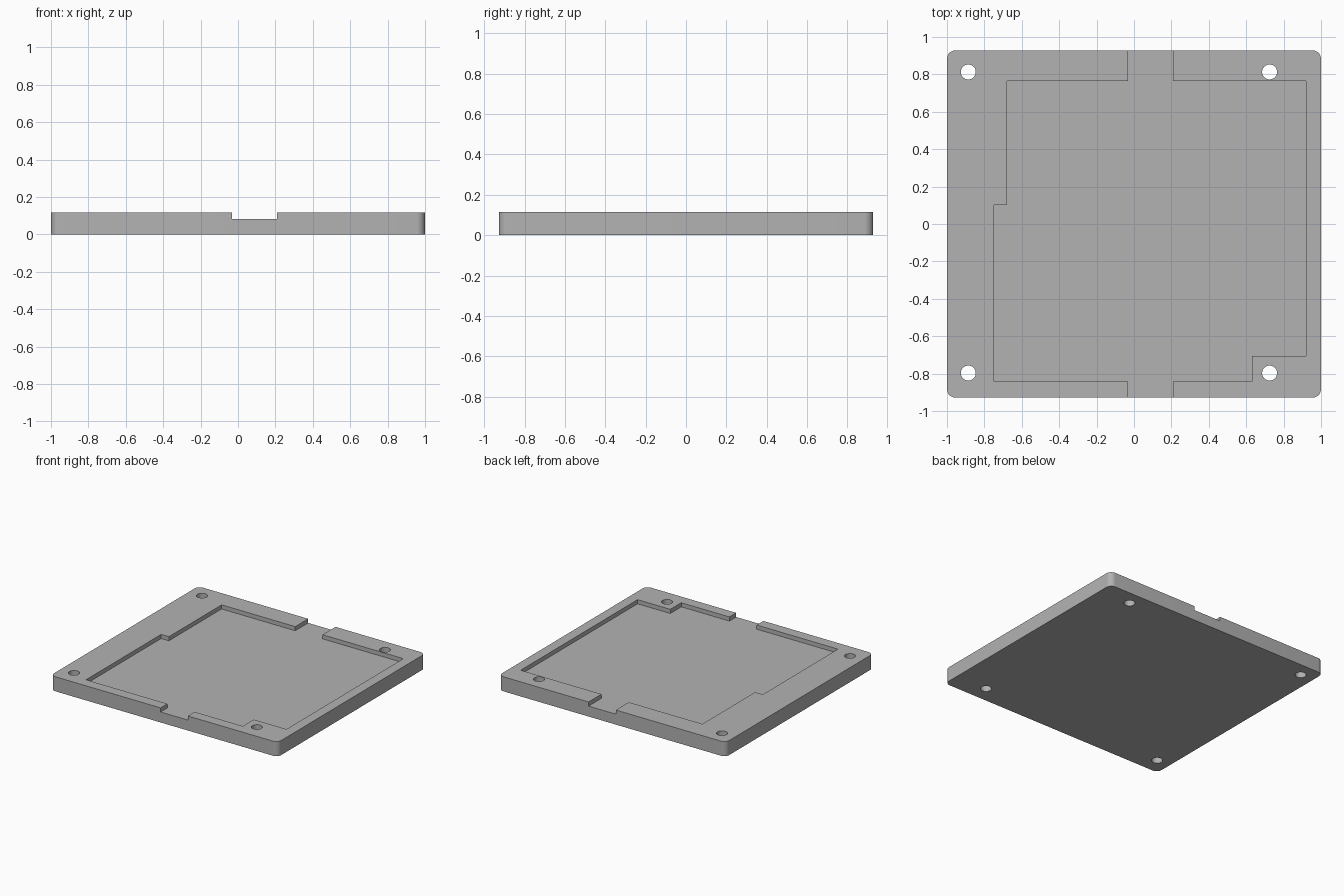
import bpy
import bmesh
from math import cos, sin, pi

if "Cube" in bpy.data.objects:
    bpy.data.objects.remove(bpy.data.objects["Cube"], do_unlink=True)

HALF_X, HALF_Y, HEIGHT, FLOOR = 1.0, 0.928, 0.116, 0.083
CORNER, HOLE = 0.045, 0.04

grey = bpy.data.materials.new("plain grey")
grey.use_nodes = True
colour = (0.45, 0.45, 0.45, 1)
grey.diffuse_color = colour
grey.node_tree.nodes["Principled BSDF"].inputs["Base Color"].default_value = colour


def arc(cx, cy, radius, start, sweep, steps):
    return [(cx + radius * cos(start + sweep * i / steps),
             cy + radius * sin(start + sweep * i / steps)) for i in range(steps + 1)]


def prism(name, outline, bottom, top):
    """Extrude a closed outline straight up."""
    bm = bmesh.new()
    face = bm.faces.new([bm.verts.new((x, y, bottom)) for x, y in outline])
    side = bmesh.ops.extrude_face_region(bm, geom=[face])
    moved = [v for v in side["geom"] if isinstance(v, bmesh.types.BMVert)]
    bmesh.ops.translate(bm, verts=moved, vec=(0, 0, top - bottom))
    bmesh.ops.recalc_face_normals(bm, faces=bm.faces)
    mesh = bpy.data.meshes.new(name)
    bm.to_mesh(mesh)
    bm.free()
    mesh.materials.append(grey)
    obj = bpy.data.objects.new(name, mesh)
    bpy.context.collection.objects.link(obj)
    return obj


def cut(target, cutter):
    mod = target.modifiers.new(cutter.name, "BOOLEAN")
    mod.operation, mod.solver, mod.object = "DIFFERENCE", "EXACT", cutter
    bpy.context.view_layer.objects.active = target
    bpy.ops.object.modifier_apply(modifier=mod.name)
    bpy.data.objects.remove(cutter, do_unlink=True)


# Plate with rounded corners
outline = []
for i, (sx, sy) in enumerate([(1, 1), (-1, 1), (-1, -1), (1, -1)]):
    outline += arc(sx * (HALF_X - CORNER), sy * (HALF_Y - CORNER),
                   CORNER, i * pi / 2, pi / 2, 8)
plate = prism("base_plate", outline, 0, HEIGHT)

# Shallow stepped pocket, open through a slot at front and back
left, right = -0.032, 0.208
pocket = [(left, -1.1), (right, -1.1), (right, -0.843), (0.632, -0.843),
          (0.632, -0.705), (0.92, -0.705), (0.92, 0.765), (right, 0.765),
          (right, 1.1), (left, 1.1), (left, 0.765), (-0.68, 0.765),
          (-0.68, 0.102), (-0.748, 0.102), (-0.748, -0.843), (left, -0.843)]
cut(plate, prism("pocket_cutter", pocket, FLOOR, 0.3))

# Four through holes
for x in (-0.886, 0.725):
    for y in (-0.797, 0.813):
        circle = arc(x, y, HOLE, 0, 2 * pi, 32)[:-1]
        cut(plate, prism("hole_cutter", circle, -0.1, 0.3))

# Smooth only the rounded walls
bpy.ops.object.select_all(action="DESELECT")
plate.select_set(True)
bpy.context.view_layer.objects.active = plate
bpy.ops.object.shade_smooth_by_angle(angle=pi / 6)
